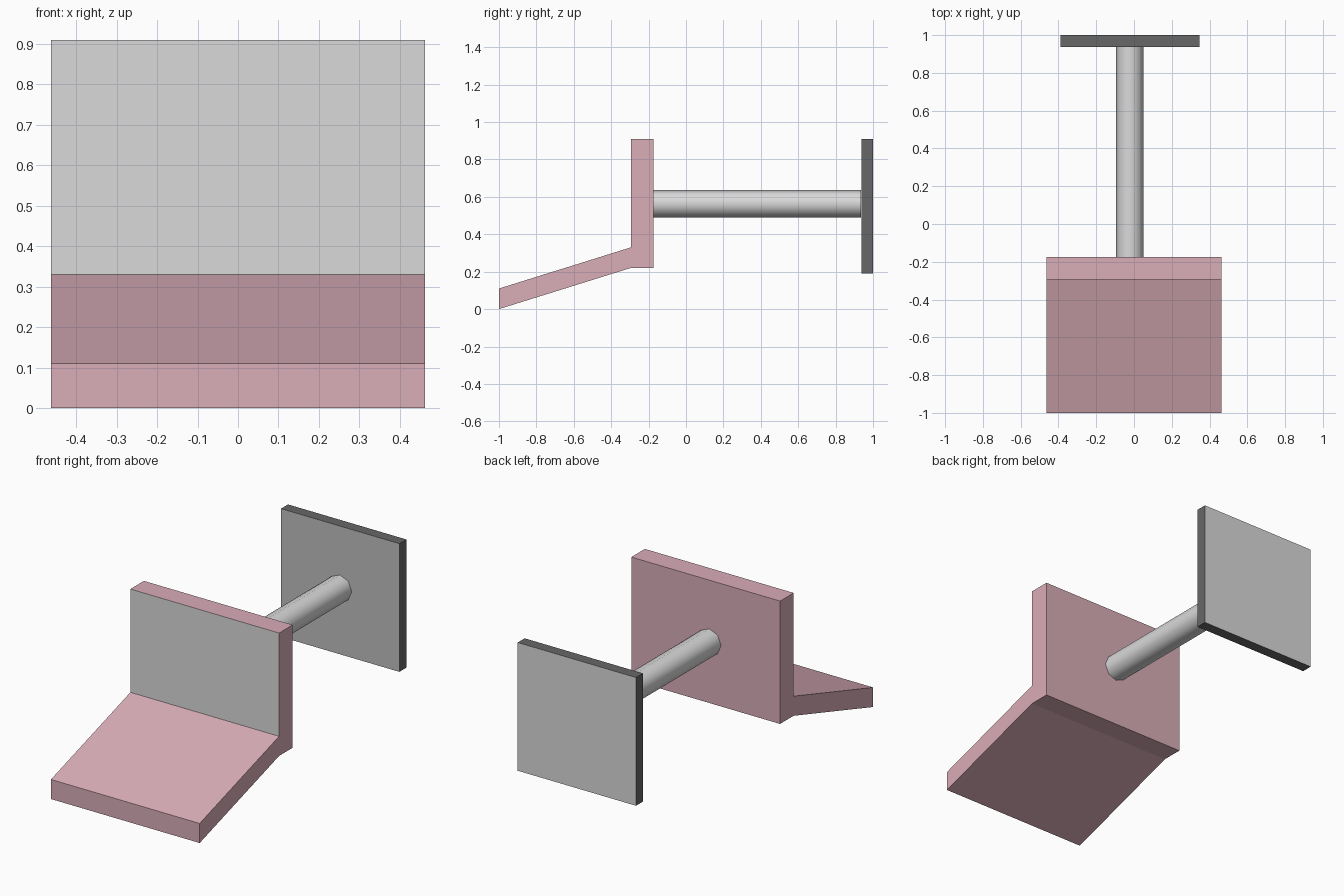
import bpy, bmesh, math
from mathutils import Matrix

if "Cube" in bpy.data.objects:
    bpy.data.objects.remove(bpy.data.objects["Cube"])


def material(name, rgb):
    m = bpy.data.materials.new(name)
    lin = [((c / 255 + 0.055) / 1.055) ** 2.4 for c in rgb]
    m.diffuse_color = (*lin, 1)
    m.use_nodes = True
    m.node_tree.nodes["Principled BSDF"].inputs["Base Color"].default_value = m.diffuse_color
    return m


pink = material("pink", (218, 173, 184))
light = material("light_grey", (218, 218, 218))
mid = material("mid_grey", (191, 191, 191))
dark = material("dark_grey", (103, 103, 103))


def finish(name, bm, mats):
    bmesh.ops.recalc_face_normals(bm, faces=bm.faces)
    mesh = bpy.data.meshes.new(name)
    bm.to_mesh(mesh)
    bm.free()
    for m in mats:
        mesh.materials.append(m)
    ob = bpy.data.objects.new(name, mesh)
    bpy.context.collection.objects.link(ob)
    return ob


# Pink bracket: side profile (y, z) extruded along x, grey front on the upright
profile = [(-1, 0), (-0.295, 0.22), (-0.175, 0.22), (-0.175, 0.91),
           (-0.295, 0.91), (-0.295, 0.33), (-1, 0.11)]
bm = bmesh.new()
face = bm.faces.new([bm.verts.new((-0.462, y, z)) for y, z in profile])
ext = bmesh.ops.extrude_face_region(bm, geom=[face])
bmesh.ops.translate(bm, vec=(0.924, 0, 0),
                    verts=[g for g in ext["geom"] if isinstance(g, bmesh.types.BMVert)])
bmesh.ops.recalc_face_normals(bm, faces=bm.faces)
for f in bm.faces:
    if f.normal.y < -0.9 and f.calc_center_median().z > 0.4:
        f.material_index = 1
finish("bracket", bm, [pink, light])

# Back plate: light rear, mid grey front, dark edges
bm = bmesh.new()
bmesh.ops.create_cube(bm, size=1, matrix=Matrix.Translation((-0.022, 0.969, 0.55))
                      @ Matrix.Diagonal((0.735, 0.062, 0.72, 1)))
bm.normal_update()
for f in bm.faces:
    f.material_index = 1 if f.normal.y < -0.9 else 2 if f.normal.y > 0.9 else 0
finish("back_plate", bm, [dark, mid, light])

# Eight-sided smooth pole joining bracket and plate
bm = bmesh.new()
y0, y1, r = -0.18, 0.936, 0.0735
bmesh.ops.create_cone(bm, cap_ends=True, segments=8, radius1=r, radius2=r, depth=y1 - y0,
                      matrix=Matrix.Translation((-0.022, (y0 + y1) / 2, 0.563))
                      @ Matrix.Rotation(math.pi / 2, 4, 'X'))
for f in bm.faces:
    f.smooth = len(f.verts) == 4
for e in bm.edges:
    if any(len(f.verts) > 4 for f in e.link_faces):
        e.smooth = False
finish("pole", bm, [light])
